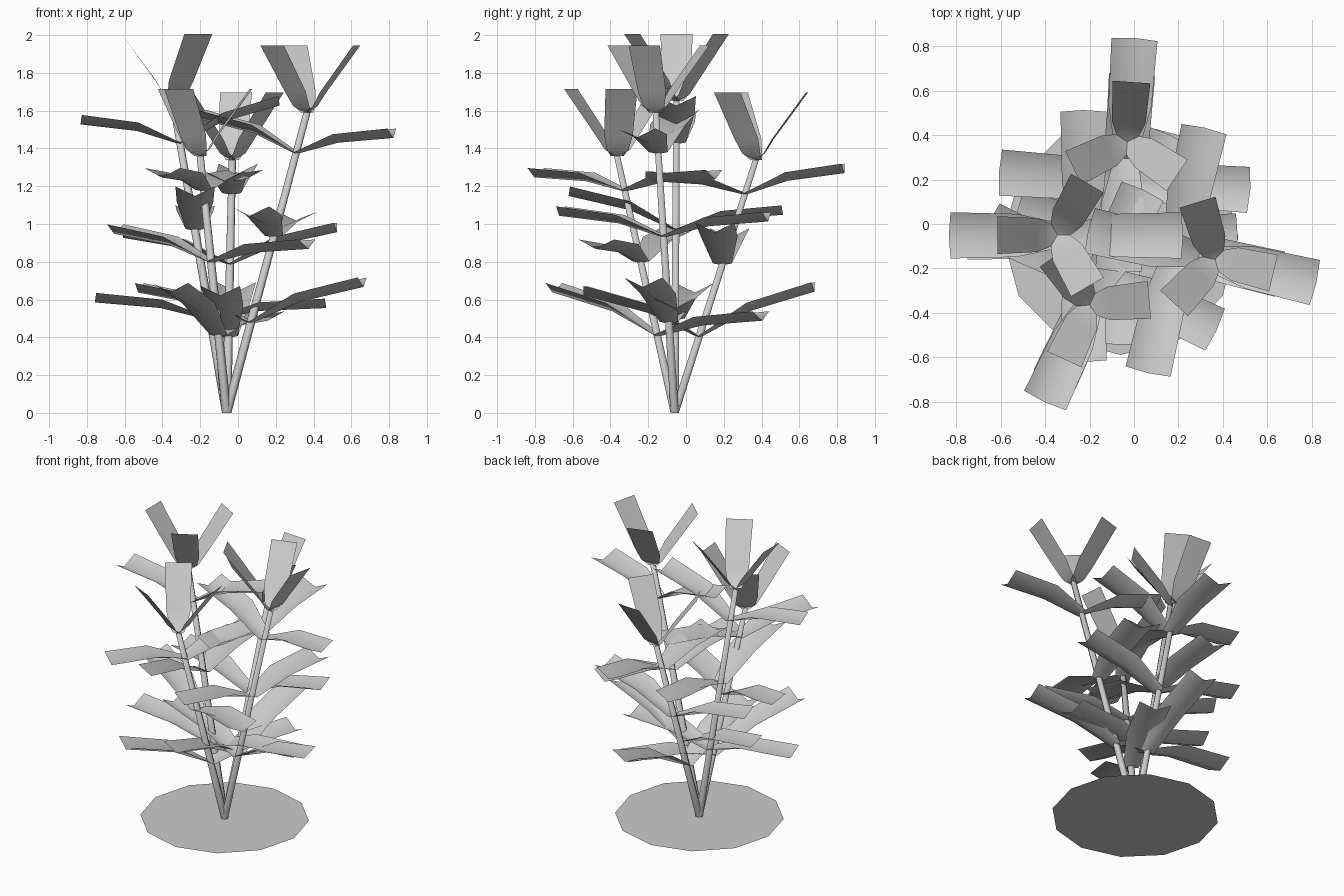
import bpy, math
from mathutils import Vector

if "Cube" in bpy.data.objects:
    bpy.data.objects.remove(bpy.data.objects["Cube"])

ROOT = Vector((-0.06, -0.06, 0))


def make_object(name, verts, faces, smooth=True):
    mesh = bpy.data.meshes.new(name)
    mesh.from_pydata(verts, [], faces)
    mesh.update()
    ob = bpy.data.objects.new(name, mesh)
    bpy.context.collection.objects.link(ob)
    for p in mesh.polygons:
        p.use_smooth = smooth
    return ob


def leaf(name, origin, angle, profile):
    """Folded strip; profile rows: reach, height of edges, half width, fold depth."""
    a = math.radians(angle)
    out = Vector((math.cos(a), math.sin(a), 0))
    side = Vector((-math.sin(a), math.cos(a), 0))
    up = Vector((0, 0, 1))
    verts, faces = [], []
    for r, h, w, fold in profile:
        for s in (-1, 0, 1):
            depth = fold if s == 0 else 0
            verts.append(origin + out * (r + depth * 0.15) + side * (w * s) + up * (h - depth))
    for i in range(len(profile) - 1):
        for j in range(2):
            k = i * 3 + j
            faces.append((k, k + 3, k + 4, k + 1))
    make_object(name, verts, faces)


def stem(name, top, sides=6, r0=0.025, r1=0.019):
    verts = []
    for c, r in ((ROOT, r0), (top, r1)):
        for i in range(sides):
            a = 2 * math.pi * i / sides
            verts.append(c + Vector((r * math.cos(a), r * math.sin(a), 0)))
    faces = [(i, (i + 1) % sides, (i + 1) % sides + sides, i + sides) for i in range(sides)]
    faces.append(tuple(range(sides, 2 * sides)))
    make_object(name, verts, faces)


# Flat ground disc
disc = [ROOT + Vector((0.53 * math.cos(math.radians(30 * i)),
                       0.53 * math.sin(math.radians(30 * i)), 0)) for i in range(12)]
make_object("ground_disc", disc, [tuple(range(12))], smooth=False)

# Stems: top point, heading, leaf rises for the upper, middle and lower pairs
STEMS = [
    ((0.365, -0.16, 1.59), -13, ((0.13, 0.23), (0.13, 0.16), (0.24, 0.21))),
    ((-0.345, -0.05, 1.65), 180, ((0.15, 0.25), (0.23, 0.13), (0.14, 0.11))),
    ((-0.03, 0.37, 1.34), 86, ((0.16, 0.12), (0.19, 0.22), (0.29, 0.27))),
    ((-0.20, -0.365, 1.36), 245, ((0.12, 0.11), (0.12, 0.20), (0.28, 0.13))),
]
# Leaf pairs: fraction up the stem, reach, turn from heading
PAIRS = [(0.865, 0.525, 0), (0.587, 0.565, 90), (0.30, 0.61, 0)]
CROWN = [(0.0, 0.0, 0.035, 0.0), (0.045, 0.035, 0.058, 0.0),
         (0.09, 0.11, 0.076, 0.004), (0.27, 0.355, 0.085, 0.0)]

for n, (top, heading, rises) in enumerate(STEMS):
    top = Vector(top)
    stem(f"stem_{n}", top)
    # Three steep leaves at the tip
    for k in range(3):
        leaf(f"crown_leaf_{n}_{k}", top, heading + 120 * k, CROWN)
    # Spreading leaf pairs below
    for p, (frac, reach, turn) in enumerate(PAIRS):
        origin = ROOT.lerp(top, frac)
        for k in range(2):
            h = rises[p][k]
            prof = [(0.0, 0.005, 0.05, 0.01),
                    (reach * 0.42, h * 0.5 + 0.035, 0.097, 0.045),
                    (reach - 0.005, h, 0.104, 0.05)]
            leaf(f"side_leaf_{n}_{p}_{k}", origin, heading + turn + 180 * k, prof)
